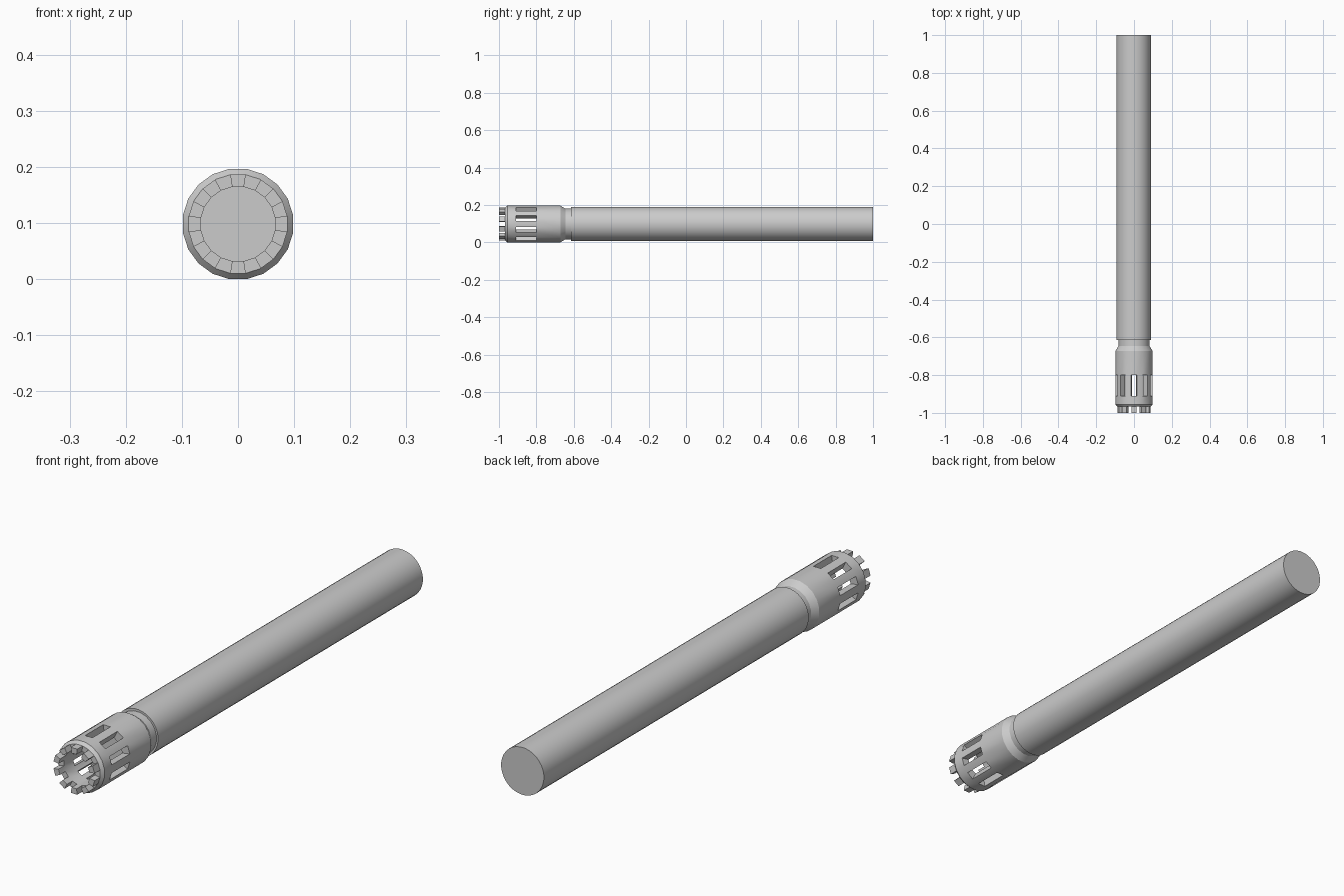
import bpy, bmesh
from math import sin, cos, radians

if "Cube" in bpy.data.objects:
    bpy.data.objects.remove(bpy.data.objects["Cube"])

ZC = 0.0985   # height of the long axis
N = 20        # sides of the muzzle


def finish(bm, name, angle):
    bmesh.ops.remove_doubles(bm, verts=bm.verts, dist=1e-5)
    bmesh.ops.recalc_face_normals(bm, faces=bm.faces)
    me = bpy.data.meshes.new(name)
    bm.to_mesh(me)
    bm.free()
    ob = bpy.data.objects.new(name, me)
    bpy.context.collection.objects.link(ob)
    bpy.ops.object.select_all(action='DESELECT')
    ob.select_set(True)
    bpy.context.view_layer.objects.active = ob
    bpy.ops.object.shade_smooth_by_angle(angle=radians(angle))
    return ob


def ring(bm, r, y, n, x0=0.0):
    # flat sides, not corners, face straight up and down
    step = 360 / n
    pts = [radians(90 + step * (i - 0.5)) for i in range(n)]
    return [bm.verts.new((x0 + r * cos(a), y, ZC + r * sin(a))) for a in pts]


def quad(bm, a, b, i):
    j = (i + 1) % len(a)
    return bm.faces.new((a[i], a[j], b[j], b[i]))


# barrel
bm = bmesh.new()
a, b = ring(bm, 0.0915, -0.615, 32, -0.002), ring(bm, 0.0915, 1.0, 32, -0.002)
for i in range(32):
    quad(bm, a, b, i)
bm.faces.new(a)
bm.faces.new(b)
finish(bm, "barrel", 30)

# muzzle: closed profile, neck -> outside -> front lip -> bore -> bore end
bm = bmesh.new()
profile = [(0.083, -0.60), (0.083, -0.645), (0.0995, -0.672), (0.0995, -0.80),
           (0.0995, -0.91), (0.0995, -0.955), (0.089, -0.967),
           (0.067, -0.967), (0.067, -0.91), (0.067, -0.80), (0.067, -0.77)]
rings = [ring(bm, r, y, N) for r, y in profile]
OUT, LIP, BORE = 3, 6, 8     # profile spans for slots and teeth
teeth = []
for k in range(len(rings) - 1):
    for i in range(N):
        if i % 2 == 0 and k in (OUT, BORE):
            continue                      # slot opening
        f = quad(bm, rings[k], rings[k + 1], i)
        if k == LIP and i % 2 == 0:
            teeth.append(f)

# slot walls between the outside and the bore
for i in range(0, N, 2):
    j = (i + 1) % N
    o0, o1, b1, b0 = (rings[k] for k in (OUT, OUT + 1, BORE, BORE + 1))
    bm.faces.new((o0[i], o1[i], b1[i], b0[i]))
    bm.faces.new((o0[j], o1[j], b1[j], b0[j]))
    bm.faces.new((o0[i], o0[j], b0[j], b0[i]))
    bm.faces.new((o1[i], o1[j], b1[j], b1[i]))

# bore end and neck cap
bm.faces.new(rings[-1])
bm.faces.new(rings[0])

# crown teeth
for f in bmesh.ops.extrude_discrete_faces(bm, faces=teeth)['faces']:
    for v in f.verts:
        v.co.y = -1.0
finish(bm, "muzzle", 25)
